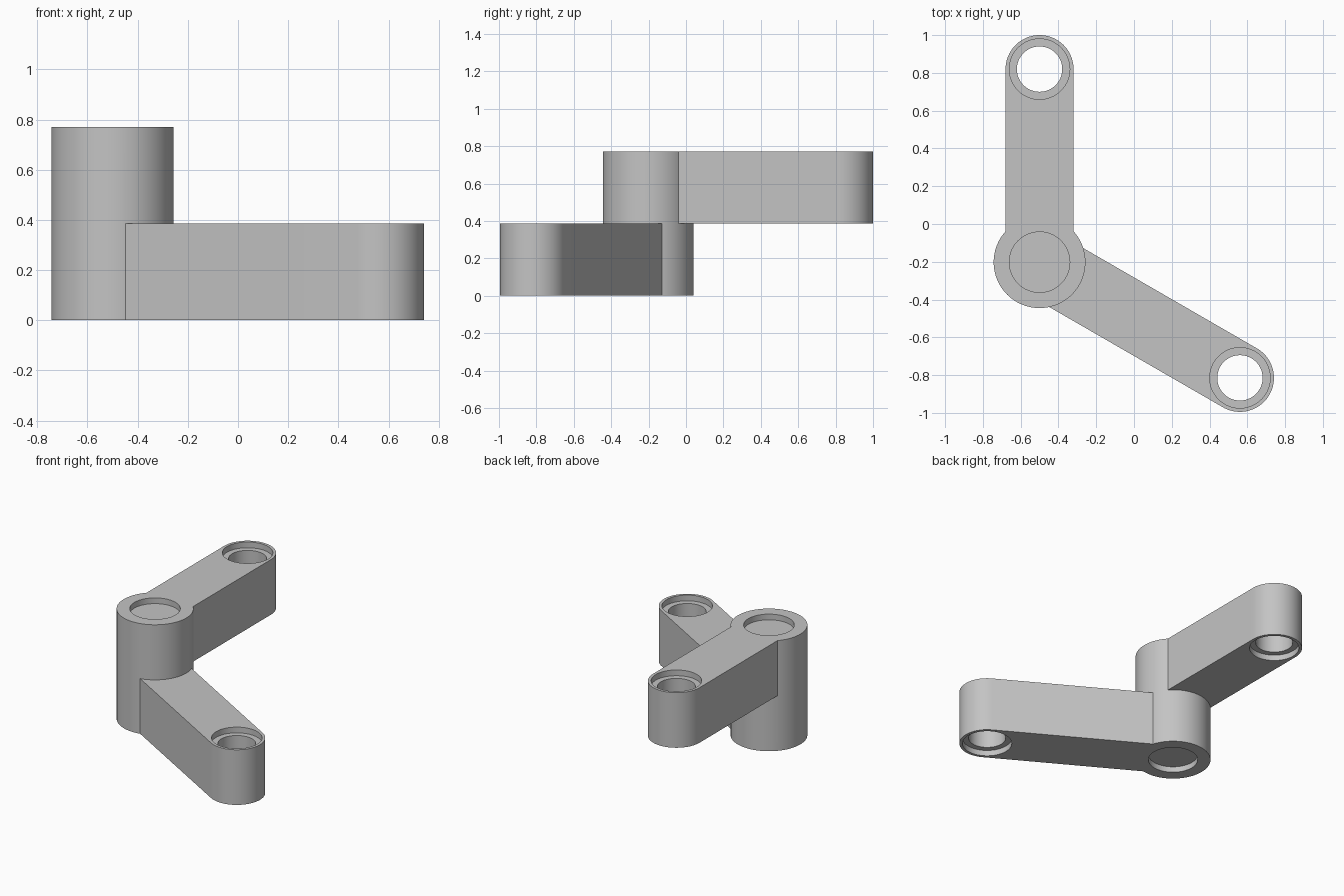
import bpy, bmesh
from math import cos, sin, pi, radians
from mathutils import Vector

cube = bpy.data.objects.get("Cube")
if cube:
    bpy.data.objects.remove(cube, do_unlink=True)

HUB = Vector((-0.5, -0.202))
HUB_R, ARM_R = 0.243, 0.18
BORE_R, SEAT_R, SEAT_DEPTH = 0.12, 0.16, 0.04
MID, TOP = 0.385, 0.77
SEG = 96

grey = bpy.data.materials.new("plain_grey")
grey.use_nodes = True
colour = (0.55, 0.55, 0.55, 1)
grey.diffuse_color = colour
grey.node_tree.nodes["Principled BSDF"].inputs["Base Color"].default_value = colour


def circle(center, r, start=0.0, sweep=2 * pi, count=SEG, closed=True):
    steps = count if closed else count - 1
    return [(center.x + r * cos(start + sweep * i / steps),
             center.y + r * sin(start + sweep * i / steps)) for i in range(count)]


def prism(name, outline, z0, z1):
    """Solid made by raising a flat outline from z0 to z1."""
    bm = bmesh.new()
    base = bm.faces.new([bm.verts.new((x, y, z0)) for x, y in outline])
    raised = bmesh.ops.extrude_face_region(bm, geom=[base])["geom"]
    bmesh.ops.translate(bm, vec=(0, 0, z1 - z0),
                        verts=[v for v in raised if isinstance(v, bmesh.types.BMVert)])
    bmesh.ops.recalc_face_normals(bm, faces=bm.faces)
    mesh = bpy.data.meshes.new(name)
    bm.to_mesh(mesh)
    bm.free()
    mesh.materials.append(grey)
    obj = bpy.data.objects.new(name, mesh)
    bpy.context.collection.objects.link(obj)
    return obj


def arm(name, angle, length, z0, z1):
    """Bar from the hub axis to a round tip; returns the bar and its tip centre."""
    along = Vector((cos(angle), sin(angle)))
    side = Vector((-along.y, along.x)) * ARM_R
    tip = HUB + along * length
    outline = [tuple(HUB + side), tuple(HUB - side)]
    outline += circle(tip, ARM_R, angle - pi / 2, pi, SEG // 2 + 1, closed=False)
    return prism(name, outline, z0, z1), tip


def combine(target, tool, operation):
    bpy.context.view_layer.objects.active = target
    mod = target.modifiers.new("combine", "BOOLEAN")
    mod.operation, mod.solver, mod.object = operation, "EXACT", tool
    bpy.ops.object.modifier_apply(modifier=mod.name)
    bpy.data.objects.remove(tool, do_unlink=True)


# Hub with two arms on different levels
bracket = prism("hinge_bracket", circle(HUB, HUB_R), 0, TOP)
lower_arm, lower_tip = arm("lower_arm", radians(-30), 1.225, 0, MID)
upper_arm, upper_tip = arm("upper_arm", pi / 2, 1.022, MID, TOP)
for part in (lower_arm, upper_arm):
    combine(bracket, part, "UNION")

# Through holes, each with a wider shallow seat at both ends
for center, z0, z1 in ((HUB, 0, TOP), (lower_tip, 0, MID), (upper_tip, MID, TOP)):
    for r, low, high in ((BORE_R, z0 - 0.1, z1 + 0.1),
                         (SEAT_R, z0 - 0.1, z0 + SEAT_DEPTH),
                         (SEAT_R, z1 - SEAT_DEPTH, z1 + 0.1)):
        combine(bracket, prism("hole_cutter", circle(center, r), low, high), "DIFFERENCE")

# Smooth round walls, crisp edges
bpy.ops.object.select_all(action="DESELECT")
bracket.select_set(True)
bpy.context.view_layer.objects.active = bracket
bpy.ops.object.shade_smooth_by_angle(angle=radians(30))
